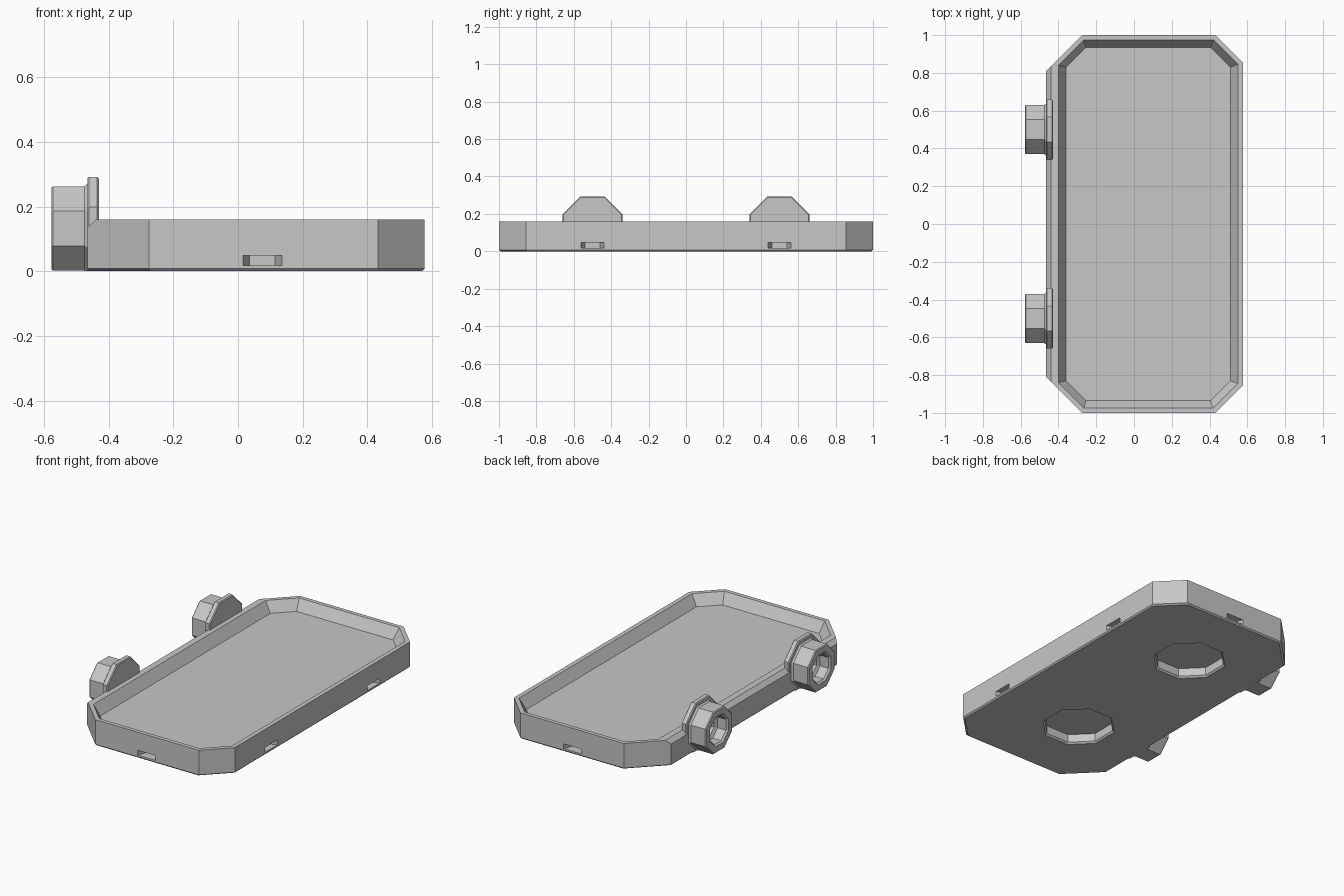
import bpy
import bmesh
from math import pi, cos, sin
from mathutils import Vector

cube = bpy.data.objects.get("Cube")
if cube:
    bpy.data.objects.remove(cube)

GREY = (0.57, 0.57, 0.57, 1)
grey = bpy.data.materials.new("plain grey")
grey.use_nodes = True
grey.diffuse_color = GREY
grey.node_tree.nodes["Principled BSDF"].inputs["Base Color"].default_value = GREY


def loft(name, rings):
    """Skin a stack of equal-length rings and cap both ends."""
    bm = bmesh.new()
    loops = [[bm.verts.new(p) for p in ring] for ring in rings]
    for a, b in zip(loops, loops[1:]):
        for i in range(len(a)):
            j = (i + 1) % len(a)
            bm.faces.new((a[i], a[j], b[j], b[i]))
    bm.faces.new(loops[0])
    bm.faces.new(loops[-1])
    bmesh.ops.recalc_face_normals(bm, faces=bm.faces)
    mesh = bpy.data.meshes.new(name)
    bm.to_mesh(mesh)
    bm.free()
    mesh.materials.append(grey)
    obj = bpy.data.objects.new(name, mesh)
    bpy.context.collection.objects.link(obj)
    return obj


def outline(x0, x1, y, cut_l, cut_r, z):
    """Rectangle with its four corners cut off."""
    half = [(x0, y - cut_l), (x0 + cut_l, y), (x1 - cut_r, y), (x1, y - cut_r)]
    return [Vector((px, py, z)) for px, py in half] + \
           [Vector((px, -py, z)) for px, py in reversed(half)]


def octagon(apothem, centre, axis, offset):
    """Octagon with flats square to the axes, moved along its axis."""
    r = apothem / cos(pi / 8)
    pts = []
    for i in range(8):
        a = pi / 8 + i * pi / 4
        u, v = r * cos(a), r * sin(a)
        p = Vector((0, u, v)) if axis.x else Vector((u, v, 0))
        pts.append(centre + p + axis * offset)
    return pts


def box(name, centre, size):
    x, y, z = (s / 2 for s in size)
    c = Vector(centre)
    rings = [[c + Vector((sx * x, sy * y, sz * z))
              for sx, sy in ((-1, -1), (1, -1), (1, 1), (-1, 1))] for sz in (-1, 1)]
    return loft(name, rings)


def slot(name, mouth, inward):
    """Flat slot whose ends taper as it goes into the wall."""
    along = inward.cross(Z)
    rings = [[mouth + inward * depth + along * (half * a) + Z * (0.015 * b)
              for a, b in ((-1, -1), (1, -1), (1, 1), (-1, 1))]
             for depth, half in ((-0.02, 0.067), (0.06, 0.04))]
    return loft(name, rings)


def carve(obj, cutter):
    mod = obj.modifiers.new("cut", "BOOLEAN")
    mod.operation = "DIFFERENCE"
    mod.solver = "EXACT"
    mod.object = cutter
    cutter.hide_render = True
    cutter.hide_viewport = True
    cutter.display_type = "WIRE"


X, Y, Z = Vector((1, 0, 0)), Vector((0, 1, 0)), Vector((0, 0, 1))

# Tray: outer wall, bevelled left rim, sloping inner wall and raised floor
tray = loft("tray", [
    outline(-0.457, 0.569, 0.992, 0.19, 0.145, 0),
    outline(-0.465, 0.577, 1, 0.19, 0.145, 0.008),
    outline(-0.465, 0.577, 1, 0.19, 0.145, 0.135),
    outline(-0.44, 0.577, 1, 0.165, 0.145, 0.16),
    outline(-0.40, 0.55, 0.975, 0.135, 0.13, 0.16),
    outline(-0.36, 0.51, 0.935, 0.105, 0.105, 0.095),
])

for s, side in ((-1, "front"), (1, "back")):
    # Slots low in the end wall and the left wall
    carve(tray, slot(side + "_end_slot_cutter", Vector((0.075, s, 0.033)), Y * -s))
    carve(tray, slot(side + "_side_slot_cutter", Vector((0.577, s * 0.5, 0.033)), -X))

    # Octagonal pocket under the floor
    under = Vector((0, s * 0.5, 0))
    carve(tray, loft(side + "_pocket_cutter",
                     [octagon(r, under, Z, z)
                      for r, z in ((0.2, -0.05), (0.2, 0), (0.19, 0.01), (0.19, 0.06))]))

    # Knob with a wider collar, standing on the right wall
    hub = Vector((0, s * 0.5, 0.132))
    profile = [(0.125, -0.577), (0.13, -0.572), (0.13, -0.475), (0.138, -0.465),
               (0.155, -0.465), (0.16, -0.46), (0.16, -0.435), (0.155, -0.43)]
    knob = loft(side + "_knob", [octagon(r, hub, X, x) for r, x in profile])

    # Stepped socket in the knob
    bore = [(0.09, -0.6), (0.09, -0.577), (0.08, -0.567), (0.08, -0.51),
            (0.06, -0.5), (0.06, -0.45)]
    carve(knob, loft(side + "_socket_cutter", [octagon(r, hub, X, x) for r, x in bore]))

    # Flatten the collar level with the tray underside
    carve(knob, box(side + "_ground_cutter", (-0.45, s * 0.5, -0.05), (0.5, 0.5, 0.1)))
